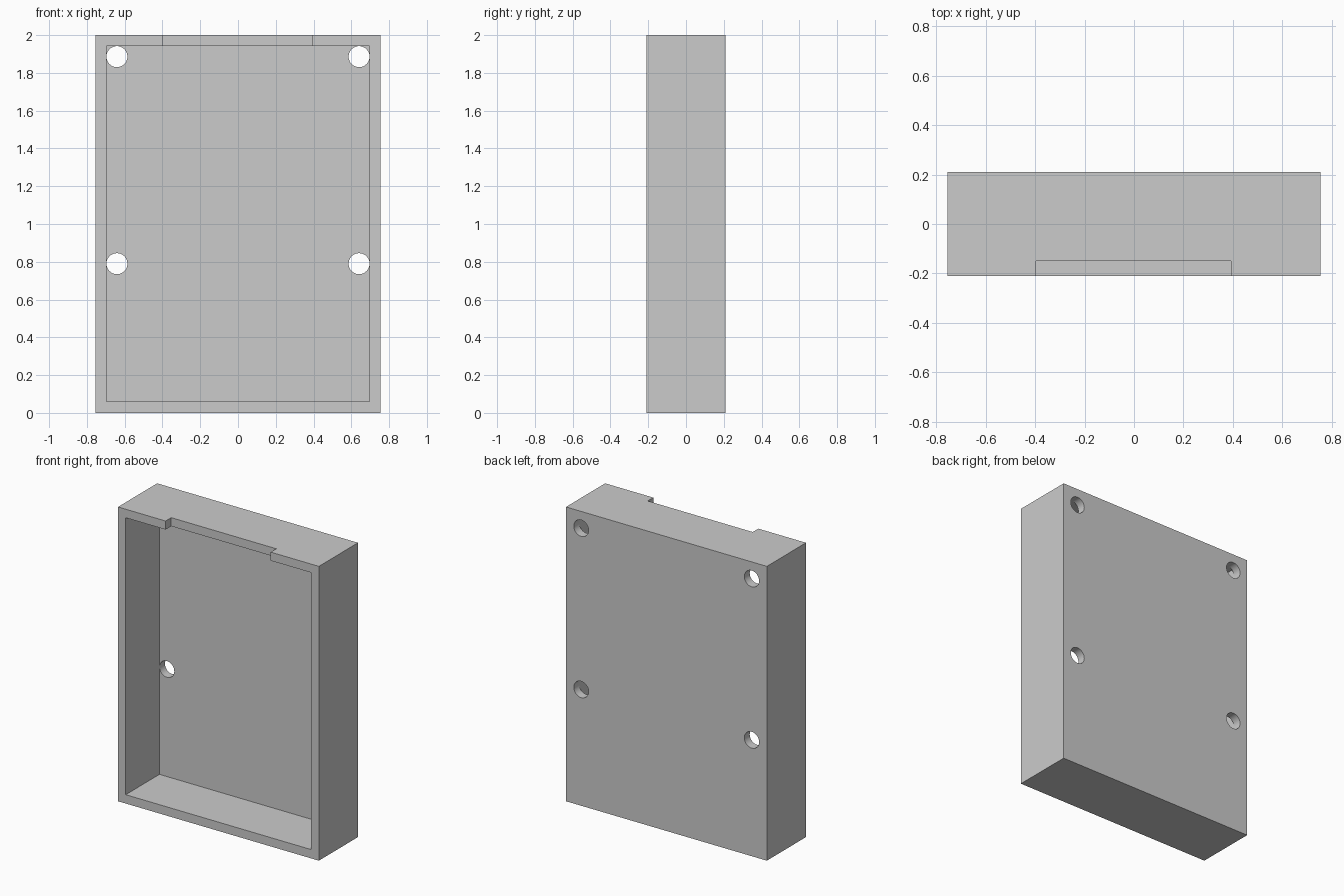
import bpy

if "Cube" in bpy.data.objects:
    bpy.data.objects.remove(bpy.data.objects["Cube"])

W, D, H = 1.51, 0.42, 2.0      # outer size
T = 0.058                      # wall thickness
FRONT, BACK = -D / 2, D / 2


def box(name, x0, x1, y0, y1, z0, z1):
    bpy.ops.mesh.primitive_cube_add(
        size=1, location=((x0 + x1) / 2, (y0 + y1) / 2, (z0 + z1) / 2))
    ob = bpy.context.object
    ob.name = name
    ob.scale = (x1 - x0, y1 - y0, z1 - z0)
    bpy.ops.object.transform_apply(location=True, rotation=False, scale=True)
    return ob


def cut(target, cutter):
    cutter.hide_render = True
    mod = target.modifiers.new(cutter.name, 'BOOLEAN')
    mod.operation = 'DIFFERENCE'
    mod.solver = 'EXACT'
    mod.object = cutter
    bpy.context.view_layer.objects.active = target
    bpy.ops.object.modifier_apply(modifier=mod.name)
    bpy.data.objects.remove(cutter)


# Outer shell
case = box("case_half", -W / 2, W / 2, FRONT, BACK, 0, H)

# Open cavity at the front
cut(case, box("cavity_cutter", -W / 2 + T, W / 2 - T, FRONT - 0.1, BACK - T, T + 0.002, H - T))

# Shallow notch in the rim of the top wall
cut(case, box("notch_cutter", -0.397, 0.393, FRONT - 0.1, -0.15, H - T - 0.05, H + 0.1))

# Four screw holes through the back panel, tucked against the side walls
for x in (-0.641, 0.641):
    for z in (0.79, 1.886):
        bpy.ops.mesh.primitive_cylinder_add(
            vertices=48, radius=0.0555, depth=0.2,
            location=(x, BACK, z), rotation=(1.5707963, 0, 0))
        hole = bpy.context.object
        hole.name = "screw_hole_cutter"
        cut(case, hole)

# Crisp edges, smooth hole walls
bpy.ops.object.select_all(action='DESELECT')
case.select_set(True)
bpy.context.view_layer.objects.active = case
bpy.ops.object.shade_smooth_by_angle()
